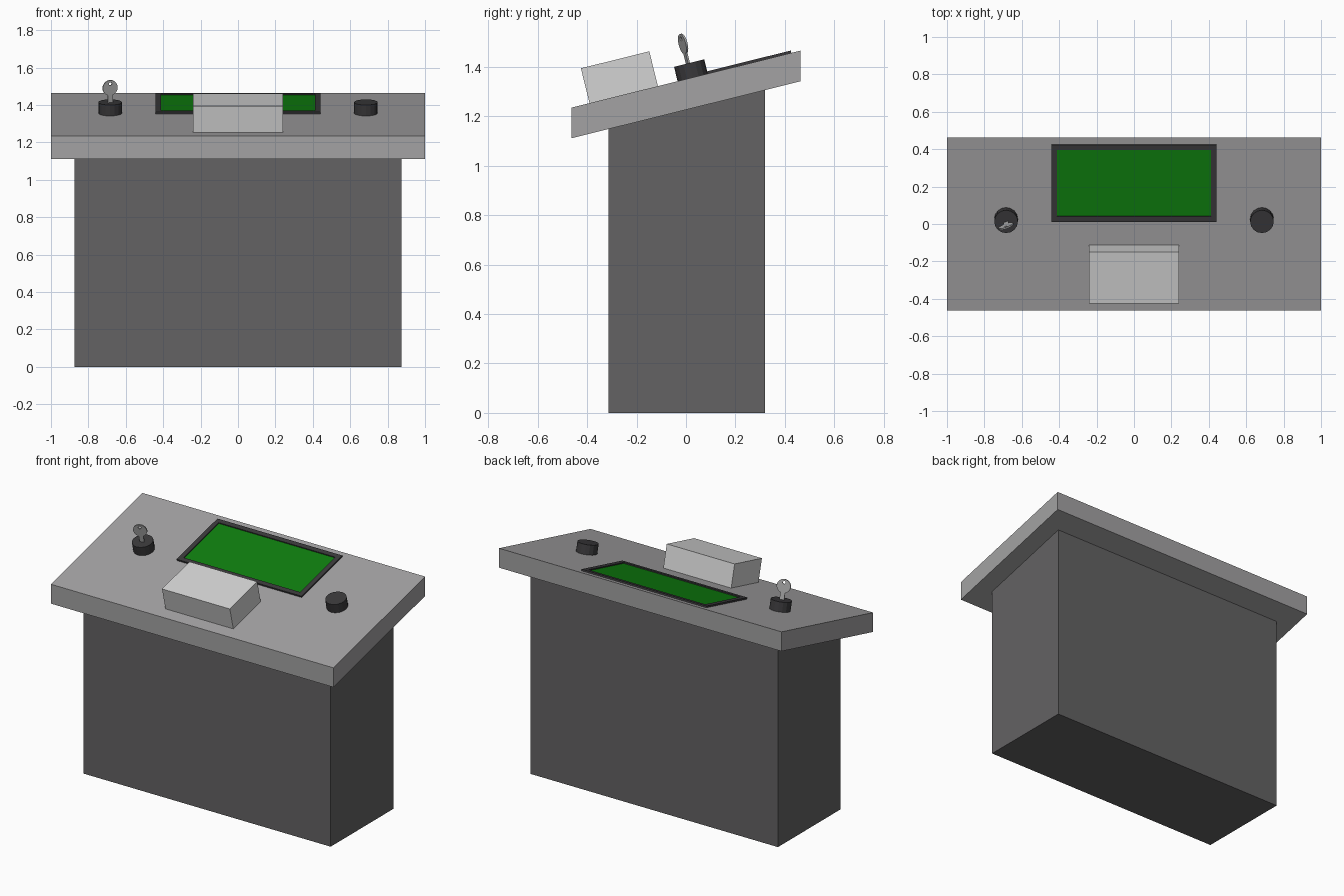
import bpy, bmesh, math
from mathutils import Matrix

if "Cube" in bpy.data.objects:
    bpy.data.objects.remove(bpy.data.objects["Cube"])

SLOPE = 0.2486                                   # rise of the desk top per unit y
TILT = Matrix.Translation((0, 0, 1.35)) @ Matrix.Rotation(math.atan(SLOPE), 4, 'X')


def material(name, r, g, b):
    lin = lambda c: (c / 255 / 12.92) if c < 11 else ((c / 255 + 0.055) / 1.055) ** 2.4
    m = bpy.data.materials.new(name)
    m.diffuse_color = (lin(r), lin(g), lin(b), 1)
    m.use_nodes = True
    m.node_tree.nodes["Principled BSDF"].inputs["Base Color"].default_value = m.diffuse_color
    return m


STONE = material("medium grey", 163, 162, 163)
DARK = material("dark grey", 99, 98, 99)
PALE = material("pale grey", 212, 212, 212)
BLACK = material("near black", 58, 57, 59)
GREEN = material("screen green", 14, 126, 14)
METAL = material("key metal", 170, 170, 170)


def finish(name, bm, mats, matrix=Matrix()):
    bmesh.ops.recalc_face_normals(bm, faces=bm.faces)
    mesh = bpy.data.meshes.new(name)
    bm.to_mesh(mesh)
    bm.free()
    for m in mats:
        mesh.materials.append(m)
    ob = bpy.data.objects.new(name, mesh)
    ob.matrix_world = matrix
    bpy.context.collection.objects.link(ob)
    return ob


def prism(name, profile, half_width, mat):
    """Extrude a y/z profile along x."""
    bm = bmesh.new()
    f = bm.faces.new([bm.verts.new((-half_width, y, z)) for y, z in profile])
    r = bmesh.ops.extrude_face_region(bm, geom=[f])
    bmesh.ops.translate(bm, vec=(2 * half_width, 0, 0),
                        verts=[v for v in r["geom"] if isinstance(v, bmesh.types.BMVert)])
    return finish(name, bm, [mat])


def box_bm(x0, x1, y0, y1, z0, z1):
    bm = bmesh.new()
    m = Matrix.Translation(((x0 + x1) / 2, (y0 + y1) / 2, (z0 + z1) / 2)) \
        @ Matrix.Diagonal((x1 - x0, y1 - y0, z1 - z0, 1))
    bmesh.ops.create_cube(bm, size=1, matrix=m)
    return bm


def top(y, drop=0):
    return (y, 1.35 + SLOPE * y - drop)


# Cabinet with sloping top, and desk slab with upright ends
prism("cabinet", [(-0.313, 0), (0.32, 0), top(0.32, 0.124), top(-0.313, 0.124)], 0.875, DARK)
prism("desk_top", [top(-0.463, 0.124), top(0.463, 0.124), top(0.463), top(-0.463)], 1.0, STONE)

# Pale box on the front of the desk
finish("front_box", box_bm(-0.24, 0.24, -0.402, -0.117, -0.005, 0.145), [PALE], TILT)

# Screen: raised frame with a slightly sunken green panel
bm = box_bm(-0.442, 0.442, 0.014, 0.439, -0.005, 0.01)
bm.normal_update()
panel = max(bm.faces, key=lambda f: f.calc_center_median().z)
bmesh.ops.inset_region(bm, faces=[panel], thickness=0.042)
bmesh.ops.inset_region(bm, faces=[panel], thickness=0.0005, depth=-0.006)
panel.material_index = 1
finish("screen", bm, [BLACK, GREEN], TILT)

# Round key switches at both sides
for name, x in (("left_switch", -0.684), ("right_switch", 0.684)):
    bm = bmesh.new()
    bmesh.ops.create_cone(bm, cap_ends=True, segments=16, radius1=0.063, radius2=0.063, depth=0.065,
                          matrix=Matrix.Translation((x, 0.028, 0.0275)))
    finish(name, bm, [BLACK], TILT)

# Key in the left switch: blade plus round bow with a hole
key_at = TILT @ Matrix.Translation((-0.684, 0.023, 0)) @ Matrix.Rotation(math.radians(20), 4, 'Z')
finish("key_blade", box_bm(-0.014, 0.014, -0.004, 0.004, 0.05, 0.108), [METAL], key_at)

bm = bmesh.new()
N = 20
rings = []
for y in (-0.004, 0.004):
    for radius, cz in ((0.042, 0.141), (0.009, 0.163)):
        rings.append([bm.verts.new((radius * math.cos(2 * math.pi * i / N), y,
                                    cz + radius * math.sin(2 * math.pi * i / N))) for i in range(N)])
for a, b in ((0, 1), (1, 3), (3, 2), (2, 0)):
    for i in range(N):
        j = (i + 1) % N
        bm.faces.new((rings[a][i], rings[a][j], rings[b][j], rings[b][i]))
finish("key_bow", bm, [METAL], key_at)
